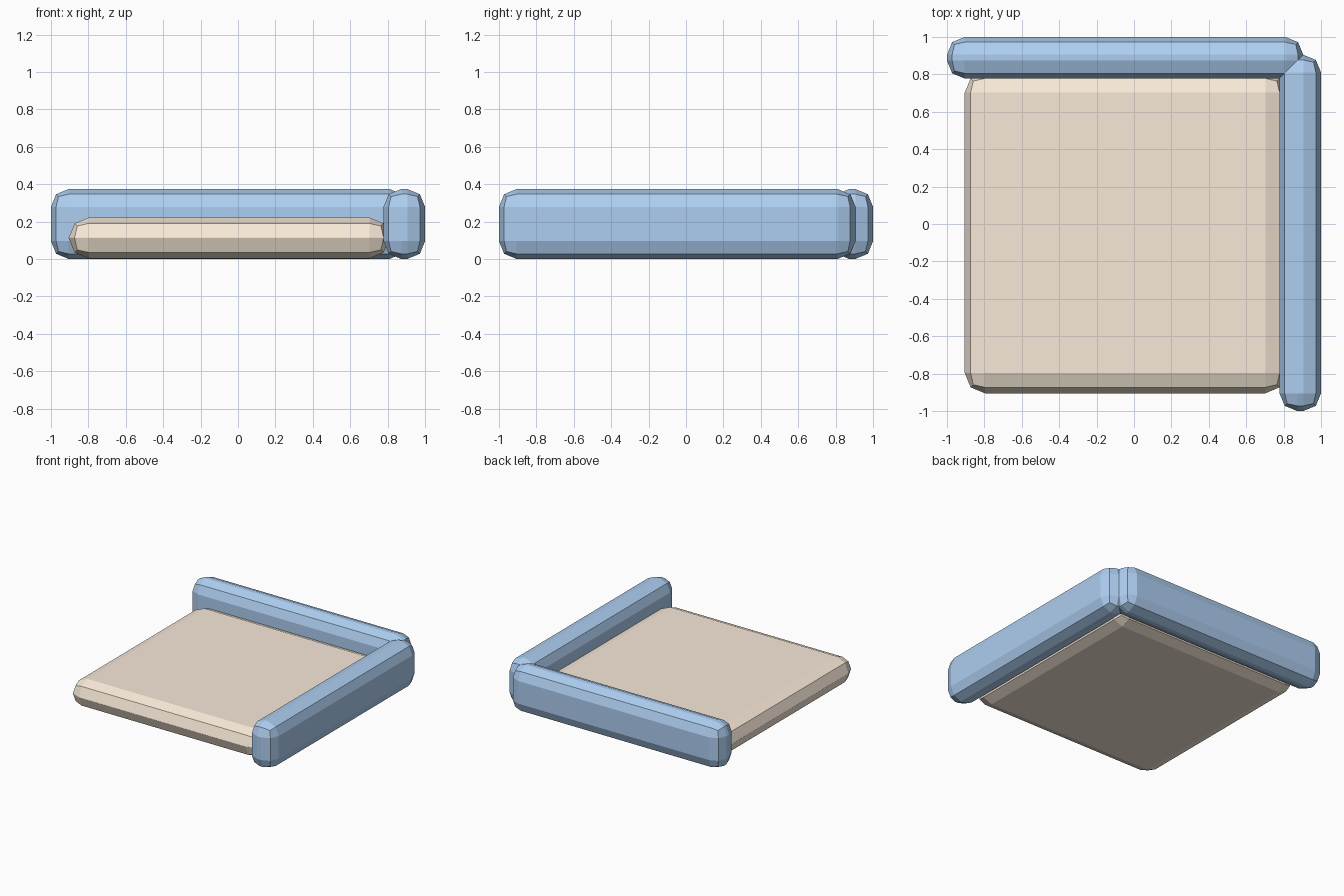
import bpy

if "Cube" in bpy.data.objects:
    bpy.data.objects.remove(bpy.data.objects["Cube"])


def material(name, color):
    m = bpy.data.materials.new(name)
    m.diffuse_color = color
    m.use_nodes = True
    m.node_tree.nodes["Principled BSDF"].inputs["Base Color"].default_value = m.diffuse_color
    return m


def padded_block(name, lo, hi, bevel, mat):
    """Box between two corners with a two-step bevel on every edge."""
    center = [(a + b) / 2 for a, b in zip(lo, hi)]
    bpy.ops.mesh.primitive_cube_add(size=1, location=center)
    ob = bpy.context.object
    ob.name = name
    ob.scale = [b - a for a, b in zip(lo, hi)]
    bpy.ops.object.transform_apply(location=False, rotation=False, scale=True)
    mod = ob.modifiers.new("padding", 'BEVEL')
    mod.width = bevel
    mod.segments = 2
    mod.limit_method = 'NONE'
    ob.data.materials.append(mat)
    return ob


blue = material("blue_fabric", (0.42, 0.62, 0.88, 1))
cream = material("cream_fabric", (0.94, 0.82, 0.69, 1))

# Seat cushion, tucked slightly into both backrests
padded_block("seat_cushion", (-0.905, -0.905, 0.003), (0.81, 0.81, 0.222), 0.108, cream)

# Two backrests meeting at the rear right corner
padded_block("rear_backrest", (-1, 0.778, 0), (0.905, 1, 0.374), 0.095, blue)
padded_block("side_backrest", (0.778, -1, 0), (1, 0.905, 0.374), 0.095, blue)
